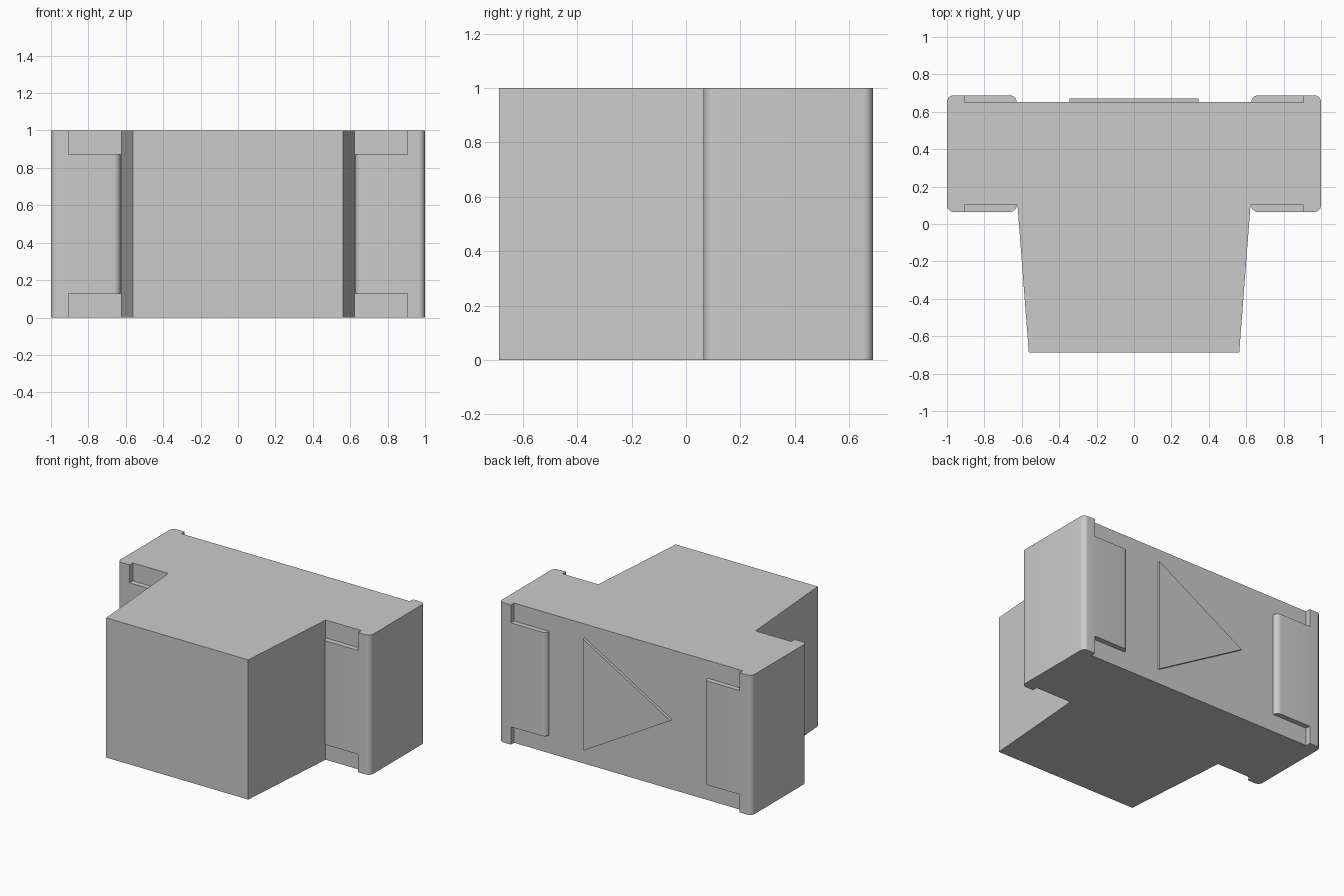
import bpy, bmesh, math
from mathutils import Matrix, Vector

if "Cube" in bpy.data.objects:
    bpy.data.objects.remove(bpy.data.objects["Cube"])

R = 0.036                        # pad corner radius
FRONT, BACK = 0.0645, 0.6875     # outer pad faces
WEB_F, WEB_B = 0.102, 0.651      # recessed faces between the pads
PAD_IN, STRIP = 0.627, 0.905     # pad inner edge, full-height strip start
NOTCH = 0.128                    # notch height at top and bottom


def arc(cx, cy, a0, a1, n=7):
    return [(cx + R * math.cos(math.radians(a0 + (a1 - a0) * i / n)),
             cy + R * math.sin(math.radians(a0 + (a1 - a0) * i / n)))
            for i in range(n + 1)]


def extrude(name, points, vec):
    bm = bmesh.new()
    face = bm.faces.new([bm.verts.new(p) for p in points])
    geo = bmesh.ops.extrude_face_region(bm, geom=[face])['geom']
    bmesh.ops.translate(bm, vec=vec,
                        verts=[v for v in geo if isinstance(v, bmesh.types.BMVert)])
    bmesh.ops.recalc_face_normals(bm, faces=bm.faces)
    return finish(name, bm)


def finish(name, bm):
    mesh = bpy.data.meshes.new(name)
    bm.to_mesh(mesh)
    bm.free()
    ob = bpy.data.objects.new(name, mesh)
    bpy.context.collection.objects.link(ob)
    return ob


# Main body: half outline mirrored, then extruded upward
half = [(0.5625, -0.6875), (0.623, WEB_F), (PAD_IN, WEB_F)]
half += arc(PAD_IN + R, FRONT + R, 180, 270)
half += arc(1 - R, FRONT + R, 270, 360)
half += arc(1 - R, BACK - R, 0, 90)
half += arc(PAD_IN + R, BACK - R, 90, 180)
half += [(PAD_IN, WEB_B)]
# drop coincident neighbours
clean = [half[0]]
for p in half[1:]:
    if math.dist(p, clean[-1]) > 0.001:
        clean.append(p)
outline = clean + [(-x, y) for x, y in reversed(clean)]
body = extrude("body", [(x, y, 0) for x, y in outline], Vector((0, 0, 1)))

# Notches at the top and bottom of each pad
bm = bmesh.new()
x0, x1 = 0.625, STRIP
for side in (-1, 1):
    for y0, y1 in ((WEB_F - 0.2, WEB_F), (WEB_B, WEB_B + 0.2)):
        for z0, z1 in ((-0.1, NOTCH), (1 - NOTCH, 1.1)):
            centre = Vector((side * (x0 + x1) / 2, (y0 + y1) / 2, (z0 + z1) / 2))
            size = Matrix.Diagonal((x1 - x0, y1 - y0, z1 - z0, 1))
            bmesh.ops.create_cube(bm, size=1, matrix=Matrix.Translation(centre) @ size)
cutter = finish("notch_cutter", bm)
cutter.hide_render = True

mod = body.modifiers.new("notches", 'BOOLEAN')
mod.operation = 'DIFFERENCE'
mod.solver = 'EXACT'
mod.object = cutter
bpy.context.view_layer.objects.active = body
body.select_set(True)
bpy.ops.object.modifier_apply(modifier=mod.name)
bpy.data.objects.remove(cutter)
bpy.ops.object.shade_smooth_by_angle(angle=math.radians(30))

# Raised triangle on the back
extrude("back_triangle",
        [(0.346, 0.65, 0.1), (0.346, 0.65, 0.9), (-0.346, 0.65, 0.5)],
        Vector((0, 0.02, 0)))
